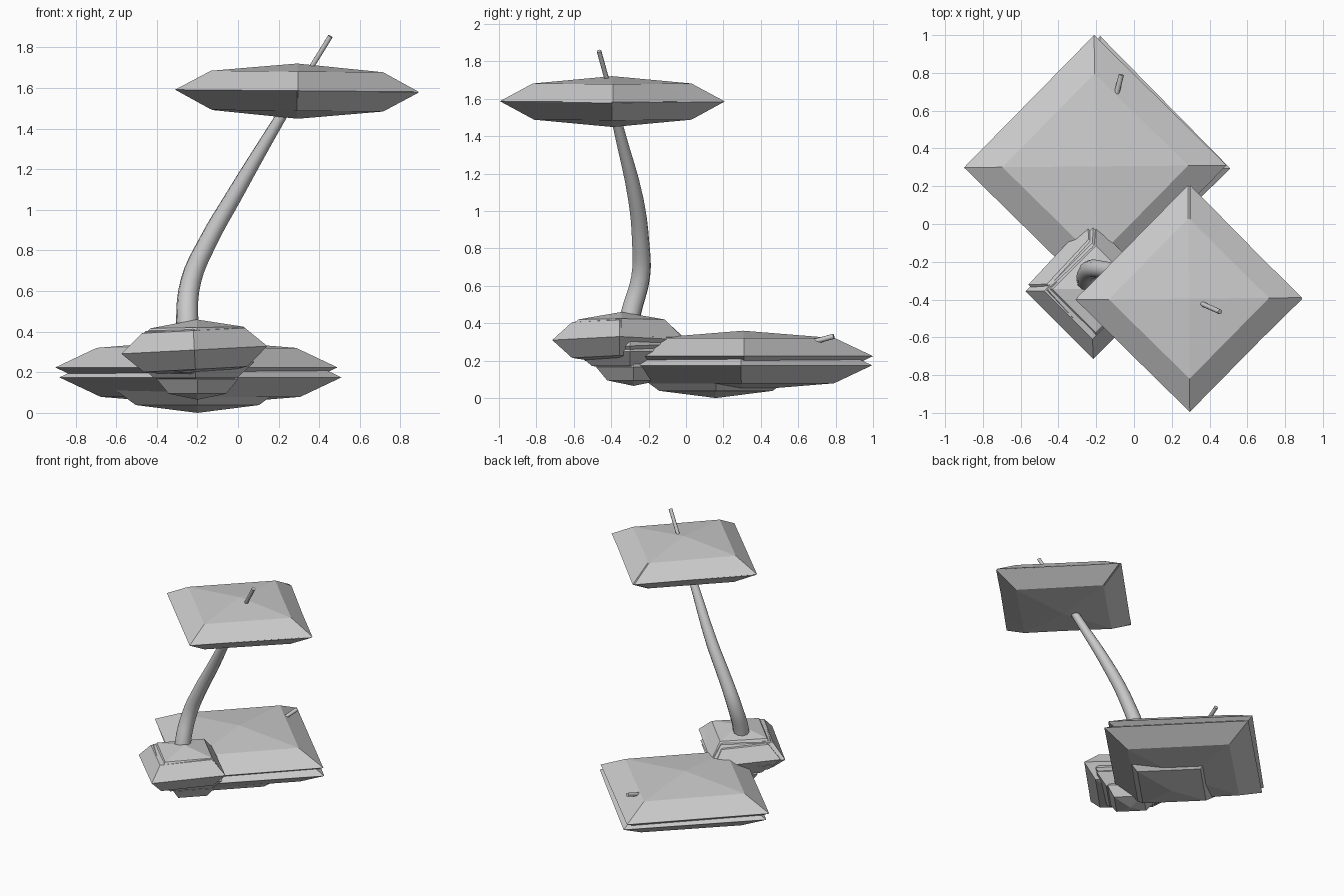
import bpy, bmesh
from math import radians
from mathutils import Vector

if "Cube" in bpy.data.objects:
    bpy.data.objects.remove(bpy.data.objects["Cube"])


def pad(name, center, radius, height, tilt=(0, 0, 0)):
    """Flattened four-sided ball with flat faces."""
    bm = bmesh.new()
    bmesh.ops.create_uvsphere(bm, u_segments=4, v_segments=4, radius=1)
    bmesh.ops.scale(bm, vec=(radius, radius, height), verts=bm.verts)
    mesh = bpy.data.meshes.new(name)
    bm.to_mesh(mesh)
    bm.free()
    obj = bpy.data.objects.new(name, mesh)
    obj.location = center
    obj.rotation_euler = [radians(a) for a in tilt]
    bpy.context.collection.objects.link(obj)
    return obj


def twig(name, start, end, radius):
    """Thin rod between two points."""
    a, b = Vector(start), Vector(end)
    bpy.ops.mesh.primitive_cylinder_add(vertices=8, radius=radius,
                                        depth=(b - a).length, location=(a + b) / 2)
    obj = bpy.context.object
    obj.name = name
    obj.rotation_euler = (b - a).to_track_quat('Z', 'Y').to_euler()
    bpy.ops.object.shade_smooth_by_angle(angle=radians(50))


def trunk(name, points):
    """Tapering bent tube through (x, y, z, radius) points."""
    curve = bpy.data.curves.new(name, 'CURVE')
    curve.dimensions = '3D'
    curve.bevel_depth = 1
    curve.bevel_resolution = 3
    curve.use_fill_caps = True
    curve.resolution_u = 4
    spline = curve.splines.new('BEZIER')
    spline.bezier_points.add(len(points) - 1)
    for p, (x, y, z, r) in zip(spline.bezier_points, points):
        p.co = (x, y, z)
        p.radius = r
        p.handle_left_type = p.handle_right_type = 'AUTO'
    obj = bpy.data.objects.new(name, curve)
    bpy.context.collection.objects.link(obj)
    bpy.ops.object.select_all(action='DESELECT')
    obj.select_set(True)
    bpy.context.view_layer.objects.active = obj
    bpy.ops.object.convert(target='MESH')
    bpy.ops.object.shade_smooth_by_angle(angle=radians(50))


# Upper canopy: two nearly coincident pads
pad("upper_canopy", (0.29, -0.395, 1.587), 0.60, 0.134, (0, 0.5, 0.5))
pad("upper_canopy_under", (0.295, -0.392, 1.583), 0.595, 0.134, (0, 0.5, -0.5))

# Lower canopy: stacked pair with a smaller pad beneath
pad("lower_canopy_top", (-0.205, 0.305, 0.224), 0.695, 0.136, (0, 0, 0.5))
pad("lower_canopy_bottom", (-0.185, 0.30, 0.175), 0.695, 0.136, (0, 0, -0.5))
pad("lower_canopy_keel", (-0.20, 0.16, 0.132), 0.43, 0.132)

# Clustered foliage around the foot of the trunk
pad("base_clump_front", (-0.215, -0.355, 0.31), 0.36, 0.135, (0, -3, 0))
pad("base_clump_back", (-0.20, -0.345, 0.325), 0.325, 0.135, (0, -1, 0))
pad("base_clump_side", (-0.235, -0.31, 0.29), 0.325, 0.13, (0, 2, 2))
pad("base_clump_rear", (-0.245, -0.36, 0.31), 0.30, 0.13, (0, 0, -3))
pad("base_clump_low", (-0.21, -0.30, 0.25), 0.29, 0.11)
pad("base_clump_tip", (-0.20, -0.28, 0.165), 0.20, 0.10)

# Trunk
trunk("trunk", [
    (-0.235, -0.32, 0.30, 0.058),
    (-0.25, -0.295, 0.45, 0.055),
    (-0.232, -0.242, 0.65, 0.051),
    (-0.15, -0.243, 0.84, 0.046),
    (-0.025, -0.268, 1.06, 0.041),
    (0.20, -0.36, 1.44, 0.028),
    (0.28, -0.39, 1.57, 0.024),
])

# Protruding twigs
twig("upper_twig", (0.31, -0.40, 1.62), (0.455, -0.465, 1.855), 0.013)
twig("lower_twig", (-0.10, 0.66, 0.295), (-0.067, 0.79, 0.33), 0.014)
